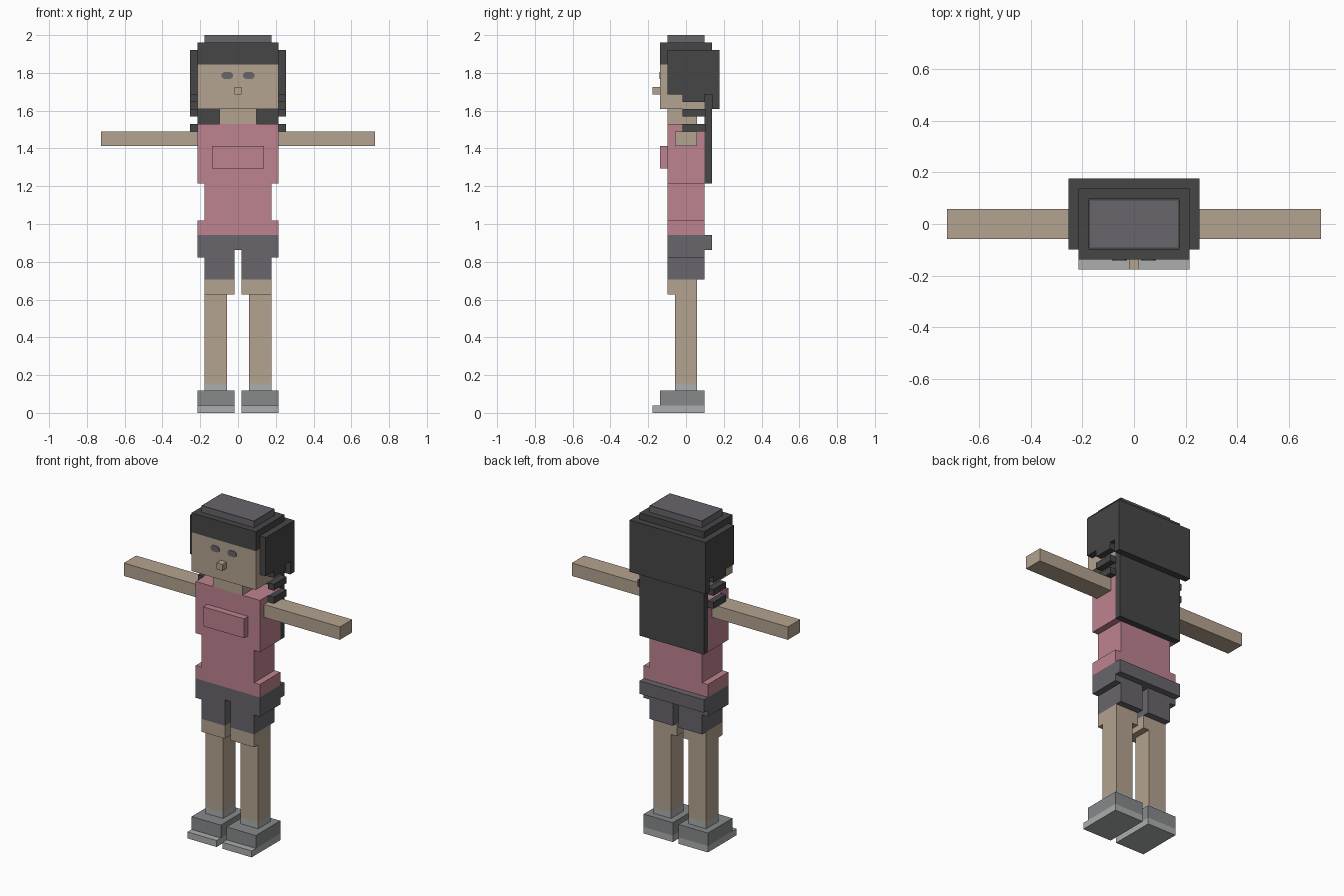
import bpy
import bmesh
from mathutils import Vector

cube = bpy.data.objects.get("Cube")
if cube:
    bpy.data.objects.remove(cube, do_unlink=True)

U = 2 / 51  # one block of the grid the figure is built on


def material(name, rgb):
    def linear(c):
        c /= 255
        return c / 12.92 if c <= 0.04045 else ((c + 0.055) / 1.055) ** 2.4
    colour = [linear(c) for c in rgb] + [1]
    m = bpy.data.materials.new(name)
    m.use_nodes = True
    m.diffuse_color = colour
    bsdf = next(n for n in m.node_tree.nodes if n.type == "BSDF_PRINCIPLED")
    bsdf.inputs["Base Color"].default_value = colour
    return m


SKIN = material("skin", (180, 163, 144))
PINK = material("pink_cloth", (190, 131, 144))
SLATE = material("slate_cloth", (104, 101, 108))
HAIR = material("dark_hair", (70, 70, 70))
SHOE = material("shoe_grey", (135, 137, 138))
SOLE = material("sole_light_grey", (172, 173, 174))


def prism(name, mat, outline, axis, low, high):
    """Extrude an outline given in blocks along 'x' or 'y'."""
    bm = bmesh.new()

    def point(a, b, depth):
        return Vector((depth, a, b) if axis == "x" else (a, depth, b)) * U
    face = bm.faces.new([bm.verts.new(point(a, b, low)) for a, b in outline])
    result = bmesh.ops.extrude_face_region(bm, geom=[face])
    moved = [v for v in result["geom"] if isinstance(v, bmesh.types.BMVert)]
    shift = point(0, 0, high - low)
    bmesh.ops.translate(bm, verts=moved, vec=shift)
    bmesh.ops.recalc_face_normals(bm, faces=bm.faces)
    mesh = bpy.data.meshes.new(name)
    bm.to_mesh(mesh)
    bm.free()
    mesh.materials.append(mat)
    obj = bpy.data.objects.new(name, mesh)
    bpy.context.collection.objects.link(obj)
    return obj


def box(name, mat, x, y, z):
    outline = [(x[0], z[0]), (x[1], z[0]), (x[1], z[1]), (x[0], z[1])]
    return prism(name, mat, outline, "y", *y)


def centred(name, mat, half, y, z):
    return box(name, mat, (-half, half), y, z)


def symmetric(half_outline):
    return half_outline + [(-x, z) for x, z in reversed(half_outline)]


# Legs, shoes, arms and side hair, once per side
for side, s in (("left", 1), ("right", -1)):
    def pair(name, mat, x, y, z):
        box(f"{side}_{name}", mat, sorted((s * x[0], s * x[1])), y, z)

    pair("sole", SOLE, (.5, 5.5), (-4.5, 2.5), (0, 1))
    pair("shoe", SHOE, (.5, 5.5), (-3.5, 2.5), (1, 3))
    pair("sock", SOLE, (1.5, 4.5), (-1.5, 1.5), (3, 4))
    pair("leg", SKIN, (1.5, 4.5), (-1.5, 1.5), (4, 16))
    pair("thigh", SKIN, (.5, 4.5), (-2.5, 1.5), (16, 18))
    pair("arm", SKIN, (5.5, 18.5), (-1.5, 1.5), (36, 38))
    for n, z in enumerate((38, 40)):
        pair(f"hair_strand_{n + 1}", HAIR, (5.5, 6.5), (-.5, 2.6), (z, z + 1))

    # Stepped hair over the ear
    prism(f"{side}_side_hair", HAIR,
          [(-2.5, 49), (-2.5, 43), (-.5, 43), (-.5, 42), (2.5, 42),
           (2.5, 43), (3.5, 43), (3.5, 49)],
          "x", *sorted((s * 5.5, s * 6.5)))

    # Eye plate with clipped corners
    eye = [(.7, 45.35), (1, 45.1), (1.9, 45.1), (2.2, 45.35),
           (2.2, 45.75), (1.9, 46), (1, 46), (.7, 45.75)]
    prism(f"{side}_eye", SLATE, [(s * x, z) for x, z in eye], "y", -3.6, -3.5)

# Shorts with two legs and a back waistband
prism("shorts", SLATE, symmetric(
    [(.5, 22), (.5, 18), (4.5, 18), (4.5, 21), (5.5, 21), (5.5, 24)]),
    "y", -2.5, 2.5)
centred("back_waistband", SLATE, 5.5, (2.5, 3.5), (22, 24))

# Shirt with hem, waist and chest
prism("shirt", PINK, symmetric(
    [(5.5, 24), (5.5, 26), (4.5, 26), (4.5, 31), (5.5, 31), (5.5, 39)]),
    "y", -2.5, 2.5)
centred("chest_panel", PINK, 3.5, (-3.5, -2.5), (33, 36))

# Head
centred("neck", SKIN, 2.5, (-2.5, 1.5), (39, 41))
centred("head", SKIN, 5.5, (-3.5, 2.5), (41, 47))
centred("nose", SKIN, .5, (-4.5, -3.5), (43, 44))

# Hair
centred("hair_crown", HAIR, 5.5, (-3.5, 3.5), (47, 50))
centred("hair_back", HAIR, 6.5, (3.5, 4.5), (41, 49))
centred("long_hair", HAIR, 5.5, (2.5, 3.5), (31, 47))

# Cap on the crown, with a thin dark rim inset in its top
cap = centred("cap", SLATE, 4.5, (-2.5, 2.5), (50, 51))
cap.data.materials.append(HAIR)
bm = bmesh.new()
bm.from_mesh(cap.data)
top = max(bm.faces, key=lambda f: f.calc_center_median().z)
rim = bmesh.ops.inset_individual(bm, faces=[top], thickness=.22 * U)
for f in rim["faces"]:
    if f is not top:
        f.material_index = 1
bm.to_mesh(cap.data)
bm.free()
